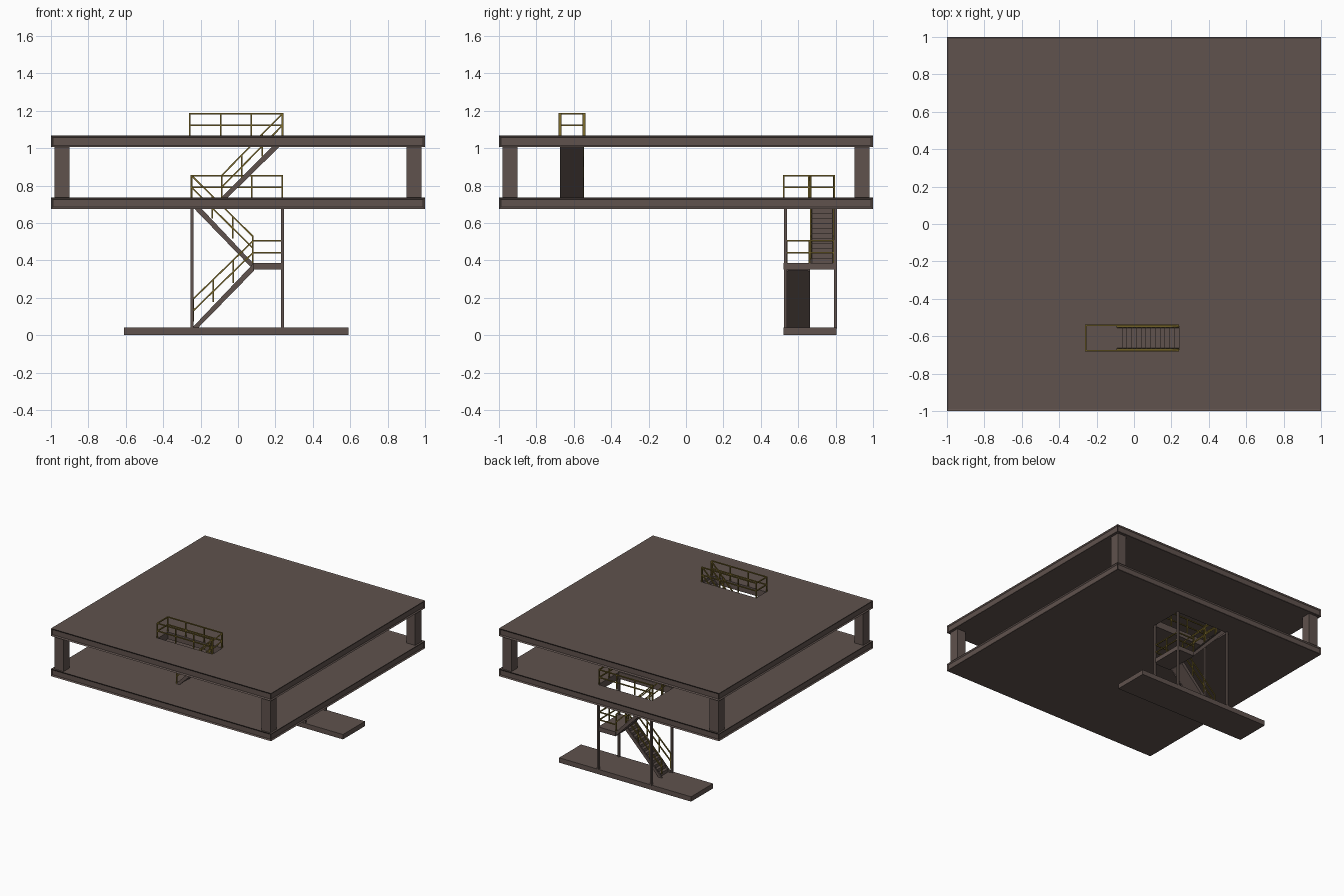
import bpy, bmesh
from mathutils import Vector, Matrix

if "Cube" in bpy.data.objects:
    bpy.data.objects.remove(bpy.data.objects["Cube"])


def material(name, rgb):
    m = bpy.data.materials.new(name)
    m.diffuse_color = (*rgb, 1)
    m.use_nodes = True
    m.node_tree.nodes["Principled BSDF"].inputs["Base Color"].default_value = m.diffuse_color
    return m


BROWN = material("brown steel", (0.115, 0.085, 0.075))
GOLD = material("ochre rail", (0.20, 0.145, 0.025))


def finish(name, bm, mat):
    bmesh.ops.recalc_face_normals(bm, faces=bm.faces)
    me = bpy.data.meshes.new(name)
    bm.to_mesh(me)
    bm.free()
    me.materials.append(mat)
    ob = bpy.data.objects.new(name, me)
    bpy.context.collection.objects.link(ob)
    return ob


def add_box(bm, lo, hi):
    lo, hi = Vector(lo), Vector(hi)
    mat = Matrix.Translation((lo + hi) / 2) @ Matrix.Diagonal((*(hi - lo), 1))
    return bmesh.ops.create_cube(bm, size=1, matrix=mat)


def box(name, lo, hi, mat=BROWN):
    bm = bmesh.new()
    add_box(bm, lo, hi)
    return finish(name, bm, mat)


def add_bar(bm, a, b, w=0.008):
    a, b = Vector(a), Vector(b)
    d = b - a
    rot = d.to_track_quat('Z', 'Y').to_matrix().to_4x4()
    if abs(d.x) + abs(d.y) < 1e-6:
        rot = Matrix()
    mat = Matrix.Translation((a + b) / 2) @ rot @ Matrix.Diagonal((w, w, d.length + w * 0.5, 1))
    bmesh.ops.create_cube(bm, size=1, matrix=mat)


def railing(name, runs):
    """Each run: start, end, number of bays; two rails and upright posts."""
    bm = bmesh.new()
    for a, b, bays in runs:
        a, b = Vector(a), Vector(b)
        for h in (0.055, 0.118):
            up = Vector((0, 0, h))
            add_bar(bm, a + up, b + up)
        for i in range(bays + 1):
            p = a.lerp(b, i / bays)
            add_bar(bm, p, p + Vector((0, 0, 0.118)))
    return finish(name, bm, GOLD)


def add_prism(bm, profile, y0, y1):
    face = bm.faces.new([bm.verts.new((x, y0, z)) for x, z in profile])
    out = bmesh.ops.extrude_face_region(bm, geom=[face])
    bmesh.ops.translate(bm, vec=(0, y1 - y0, 0),
                        verts=[v for v in out["geom"] if isinstance(v, bmesh.types.BMVert)])


def flight(name, x0, z0, x1, z1, y0, y1, n=13, thick=0.042):
    bm = bmesh.new()
    # side stringers
    side = [(x0, z0), (x1, z1), (x1, z1 - thick), (x0, z0 - thick * 0.8)]
    add_prism(bm, side, y0, y0 + 0.01)
    add_prism(bm, side, y1 - 0.01, y1)
    # stepped body
    dx, dz = (x1 - x0) / n, (z1 - z0) / n
    prof = [(x0, z0 - thick * 0.7)]
    for i in range(n):
        prof += [(x0 + i * dx, z0 + i * dz), (x0 + (i + 1) * dx, z0 + i * dz)]
    prof.append((x1, z1 - thick * 0.95))
    add_prism(bm, prof, y0 + 0.01, y1 - 0.01)
    return finish(name, bm, BROWN)


def deck(name, z0, z1, hole):
    bm = bmesh.new()
    add_box(bm, (-1, -1, z0), (1, 1, z1))
    bm.normal_update()
    sides = [f for f in bm.faces if abs(f.normal.z) < 0.5]
    top = [f for f in bm.faces if f.normal.z > 0.5]
    # recessed edge panels and a slim raised lip round the top
    bmesh.ops.inset_individual(bm, faces=sides, thickness=0.014, depth=-0.008)
    bmesh.ops.inset_individual(bm, faces=top, thickness=0.014, depth=-0.004)
    ob = finish(name, bm, BROWN)
    # stair opening
    hx0, hx1, hy0, hy1 = hole
    cut = box("opening_cutter", (hx0, hy0, z0 - 0.1), (hx1, hy1, z1 + 0.1))
    cut.hide_render = True
    mod = ob.modifiers.new("opening", 'BOOLEAN')
    mod.operation = 'DIFFERENCE'
    mod.solver = 'EXACT'
    mod.object = cut
    bpy.context.view_layer.objects.active = ob
    bpy.ops.object.modifier_apply(modifier=mod.name)
    bpy.data.objects.remove(cut)
    return ob


LOW, TOP = 0.735, 1.067   # deck surfaces

# decks, corner columns and ground pad
deck("lower_deck", 0.675, LOW, (-0.25, 0.24, 0.525, 0.795))
deck("upper_deck", 1.005, TOP, (-0.255, 0.24, -0.675, -0.545))
for sx in (-1, 1):
    for sy in (-1, 1):
        cx, cy = sx * 0.94, sy * 0.94
        box("corner_column", (cx - 0.04, cy - 0.04, LOW - 0.01), (cx + 0.04, cy + 0.04, 1.007))
box("ground_pad", (-0.61, 0.52, 0), (0.59, 0.805, 0.04))

# stair tower posts and landing
for x in (-0.245, 0.238):
    for y in (0.532, 0.798):
        box("tower_post", (x - 0.008, y - 0.008, 0.035), (x + 0.008, y + 0.008, 0.68))
box("landing", (0.08, 0.52, 0.35), (0.24, 0.8, 0.386))

# three flights
flight("first_flight", -0.245, 0.04, 0.085, 0.386, 0.535, 0.662)
flight("second_flight", 0.08, 0.386, -0.25, LOW, 0.664, 0.792)
flight("third_flight", -0.09, LOW, 0.24, TOP, -0.673, -0.547)

# flight railings, both sides
railing("first_flight_rail", [((-0.24, y, 0.075), (0.08, y, 0.386), 3) for y in (0.538, 0.659)])
railing("second_flight_rail", [((0.08, y, 0.41), (-0.248, y, LOW), 3) for y in (0.667, 0.789)])
railing("third_flight_rail", [((-0.088, y, LOW), (0.238, y, TOP), 3) for y in (-0.67, -0.55)])

# landing and opening guard rails
railing("landing_rail", [
    ((0.08, 0.535, 0.386), (0.236, 0.535, 0.386), 1),
    ((0.236, 0.535, 0.386), (0.236, 0.79, 0.386), 2),
    ((0.236, 0.79, 0.386), (0.08, 0.79, 0.386), 1)])
railing("lower_deck_rail", [
    ((-0.25, 0.66, LOW), (-0.25, 0.522, LOW), 1),
    ((-0.25, 0.522, LOW), (0.236, 0.522, LOW), 3),
    ((0.236, 0.522, LOW), (0.236, 0.792, LOW), 2),
    ((0.236, 0.792, LOW), (-0.25, 0.792, LOW), 3)])
railing("upper_deck_rail", [
    ((0.236, -0.678, TOP), (-0.258, -0.678, TOP), 3),
    ((-0.258, -0.678, TOP), (-0.258, -0.542, TOP), 1),
    ((-0.258, -0.542, TOP), (0.236, -0.542, TOP), 3)])
